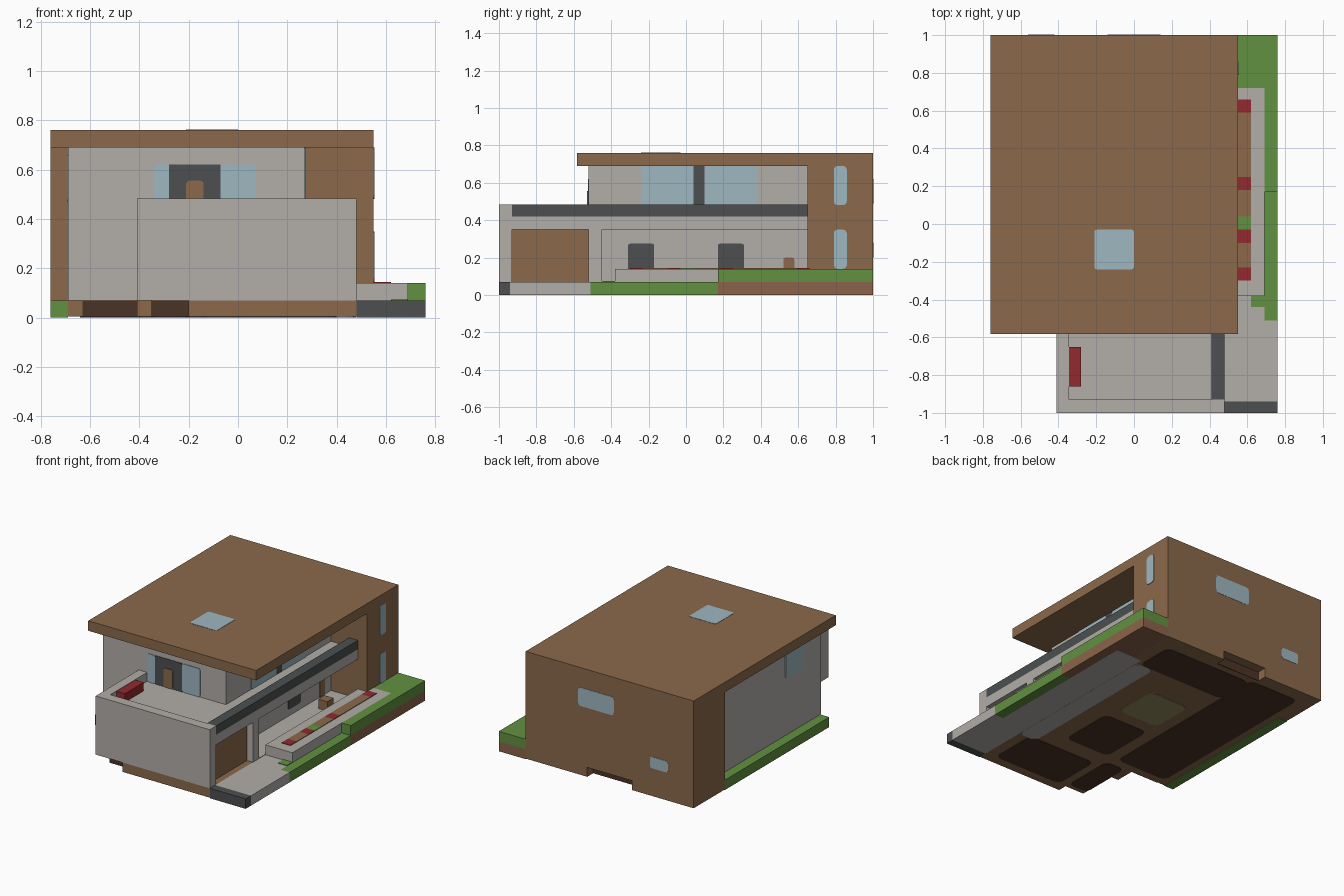
import bpy, bmesh

cube = bpy.data.objects.get("Cube")
if cube:
    bpy.data.objects.remove(cube, do_unlink=True)


def material(name, r, g, b):
    m = bpy.data.materials.new(name)
    m.use_nodes = True
    m.diffuse_color = (r, g, b, 1)
    m.node_tree.nodes["Principled BSDF"].inputs["Base Color"].default_value = (r, g, b, 1)
    return m


plaster = material("warm grey plaster", .445, .423, .397)
wood = material("brown wood", .258, .144, .07)
grass = material("grass green", .122, .283, .053)
red = material("flower red", .283, .023, .03)
glass = material("pale blue glass", .342, .474, .533)
slate = material("dark slate", .072, .078, .08)
shadow_wood = material("dark brown", .069, .034, .018)
earth = material("earth brown", .258, .127, .07)
olive = material("olive", .3, .26, .11)


def box(name, mat, x, y, z, round_axis=None, radius=0):
    """Box from (low, high) ranges; corners along round_axis may be rounded."""
    spans = (x, y, z)
    mesh = bpy.data.meshes.new(name)
    bm = bmesh.new()
    bmesh.ops.create_cube(bm, size=1)
    for v in bm.verts:
        for i, (lo, hi) in enumerate(spans):
            v.co[i] = lo if v.co[i] < 0 else hi
    if radius:
        edges = [e for e in bm.edges
                 if abs(e.verts[0].co[round_axis] - e.verts[1].co[round_axis]) > 1e-6]
        bmesh.ops.bevel(bm, geom=edges, offset=radius, segments=2, affect='EDGES', profile=.5)
    bm.to_mesh(mesh)
    bm.free()
    mesh.materials.append(mat)
    ob = bpy.data.objects.new(name, mesh)
    bpy.context.collection.objects.link(ob)
    return ob


def pane(name, mat, axis, pos, a, b, radius=.012):
    """Thin plate facing one axis, embedded halfway in a wall."""
    spans = [a, b]
    spans.insert(axis, (pos - .004, pos + .004))
    return box(name, mat, *spans, round_axis=axis, radius=radius)


# Foundation, stepped at the front and notched at the back
G = .07
for name, x, y in [
    ("foundation_main", (-.69, .48), (-.51, .93)),
    ("foundation_garage", (-.2, .48), (-1, -.51)),
    ("foundation_step", (-.35, -.2), (-.93, -.51)),
    ("foundation_corner", (-.41, -.35), (-.65, -.51)),
    ("foundation_back_right", (-.76, -.28), (.65, 1)),
    ("foundation_back_left", (.07, .55), (.65, 1)),
]:
    box(name, wood, x, y, (.004, G))
pane("front_recess_right", shadow_wood, 1, -.51, (-.63, -.41), (.004, .068), 0)
pane("front_recess_left", shadow_wood, 1, -.93, (-.35, -.2), (.004, .068), 0)
pane("back_notch", shadow_wood, 1, .93, (-.28, .07), (.004, .068), 0)

# Underside patches
for i, (mat, x, y) in enumerate([
    (shadow_wood, (-.14, .4), (-.93, -.58)),
    (shadow_wood, (-.15, .2), (-.45, -.05)),
    (olive, (-.15, .17), (.05, .37)),
    (shadow_wood, (-.64, -.24), (-.45, .9)),
    (shadow_wood, (-.24, .45), (.6, .88)),
    (shadow_wood, (-.35, -.2), (-.9, -.52)),
    (plaster, (.34, .479), (-.6, .6)),
]):
    pane(f"underside_patch_{i}", mat, 2, .004, x, y, .04)

# Back block and roof
box("back_block", wood, (-.76, .55), (.65, 1), (G, .7))
box("roof", wood, (-.76, .55), (-.583, 1), (.69, .76))
pane("skylight", glass, 2, .758, (-.21, 0), (-.24, -.03))
for z in [(.14, .35), (.48, .69)]:
    pane("side_slit_window", glass, 0, .55, (.79, .86), z, .02)
pane("back_large_window", glass, 1, .998, (-.14, .14), (.49, .62), .02)
pane("back_small_window", glass, 1, .998, (-.56, -.42), (.2, .28), .015)

# Two-storey plastered body
box("house_body", plaster, (-.69, .27), (-.52, .65), (G, .69))
pane("right_wall_window", glass, 0, -.69, (-.31, -.12), (.47, .66))
pane("front_window_right", glass, 1, -.52, (-.34, -.28), (.42, .62))
pane("front_window_middle", slate, 1, -.52, (-.28, -.07), (.42, .62), 0)
pane("front_window_left", glass, 1, -.52, (-.07, .07), (.42, .62))
box("front_door", wood, (-.21, -.14), (-.528, -.52), (.42, .555), 1, .012)
pane("upper_window_front", glass, 0, .27, (-.24, .04), (.42, .69))
pane("upper_window_post", slate, 0, .27, (.04, .1), (.42, .69), 0)
pane("upper_window_back", glass, 0, .27, (.1, .38), (.42, .69))
for y in [(-.31, -.17), (.17, .31)]:
    pane("ground_window", slate, 0, .27, y, (.12, .275))
pane("ground_door", wood, 0, .27, (.52, .58), (G, .2))

# Garage, terrace and parapets
T = .483
box("garage", plaster, (-.41, .43), (-1, -.52), (G, .42))
box("garage_front_end", plaster, (.43, .48), (-1, -.93), (G, .42))
box("garage_lintel", plaster, (.43, .48), (-.93, -.45), (.35, .42))
pane("garage_door", wood, 0, .43, (-.93, -.52), (G, .35), 0)
box("pillar", plaster, (.41, .48), (-.52, -.45), (G, .35))
box("terrace_slab", plaster, (.27, .48), (-.52, .65), (.35, .42))
box("front_parapet", plaster, (-.41, .48), (-1, -.93), (.42, T))
box("right_parapet", plaster, (-.41, -.345), (-.93, -.52), (.42, T))
box("left_rail", slate, (.41, .48), (-.93, .65), (.42, T))
box("terrace_flowers", red, (-.345, -.28), (-.86, -.65), (.42, .48))

# Driveway, porch floor and garden
box("driveway", plaster, (.48, .76), (-.94, -.51), (0, G))
box("driveway_kerb", slate, (.48, .76), (-1, -.94), (0, G))
box("path", plaster, (.48, .69), (-.51, .65), (0, G))
box("porch_floor", plaster, (.27, .48), (-.52, .65), (.065, .073))
box("porch_step", wood, (.36, .43), (.38, .45), (G, .14))
box("lawn_low", grass, (.69, .76), (-.51, .17), (0, G))
box("lawn_tuft", grass, (.62, .69), (-.44, -.38), (.068, .074))
box("lawn_right", grass, (-.76, -.69), (-.51, .65), (0, G))
box("earth_bank", earth, (.69, .76), (.17, 1), (0, G))
box("earth_back", earth, (.55, .69), (.65, 1), (0, G))
box("lawn_high", grass, (.69, .76), (.17, 1), (G, .14))
box("lawn_back", grass, (.55, .69), (.72, 1), (G, .14))

# Planter with soil and flowers
box("planter", plaster, (.48, .69), (-.38, .65), (G, .14))
box("planter_end", plaster, (.55, .69), (.65, .72), (G, .14))
for name, mat, y in [
    ("soil_front", wood, (-.23, -.1)), ("soil_middle", wood, (.04, .18)),
    ("soil_back", wood, (.25, .59)), ("planter_grass", grass, (-.03, .04)),
    ("flowers_1", red, (-.3, -.23)), ("flowers_2", red, (-.1, -.03)),
    ("flowers_3", red, (.18, .25)), ("flowers_4", red, (.59, .66)),
]:
    pane(name, mat, 2, .14, (.55, .62), y, 0)
